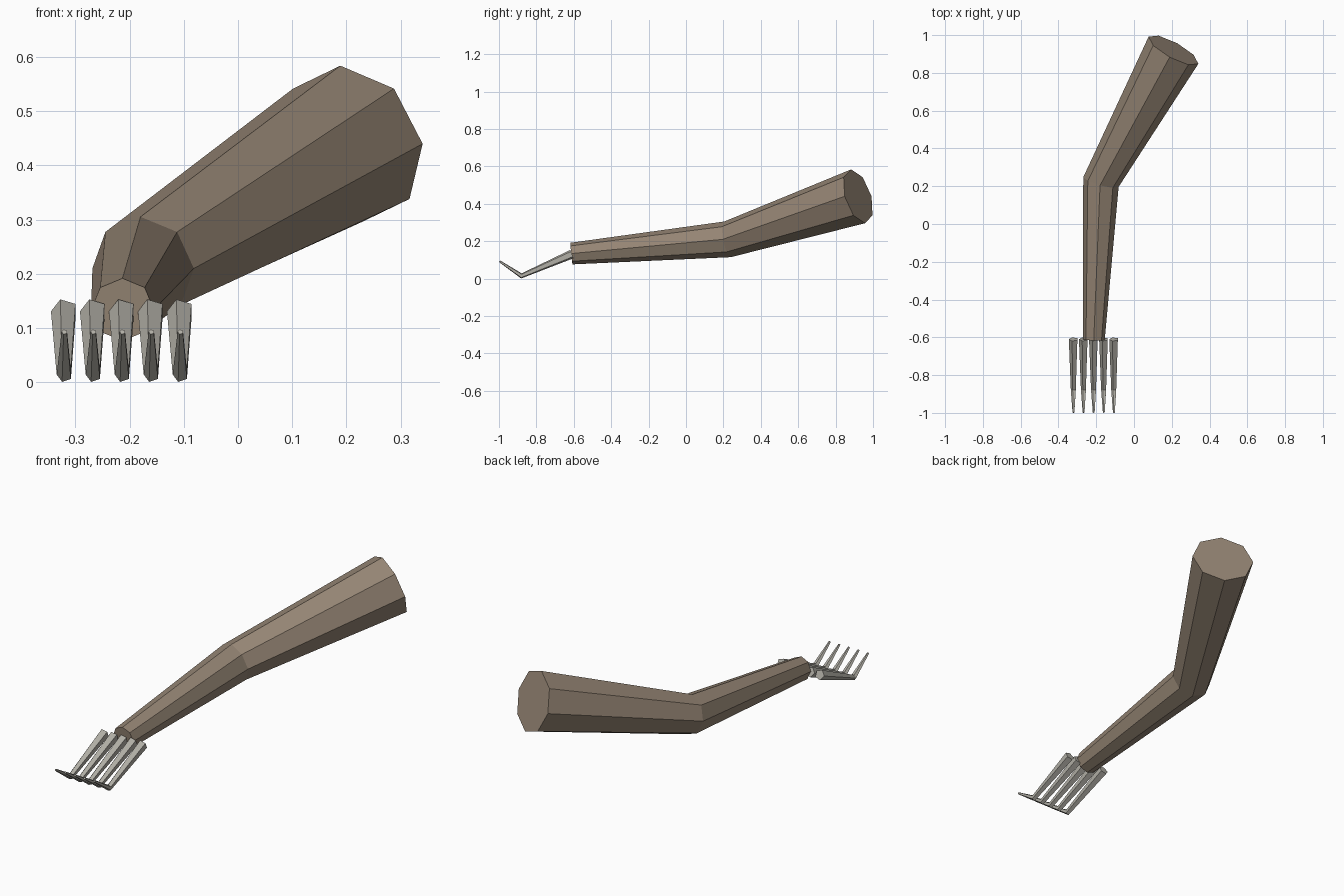
import bpy, bmesh, math
from mathutils import Vector

if "Cube" in bpy.data.objects:
    bpy.data.objects.remove(bpy.data.objects["Cube"])


def material(name, rgb):
    m = bpy.data.materials.new(name)
    m.diffuse_color = (*rgb, 1)
    m.use_nodes = True
    m.node_tree.nodes["Principled BSDF"].inputs["Base Color"].default_value = m.diffuse_color
    return m


def loft(name, rings, sides, phase, mat):
    """Skin flat-shaded polygon rings given as (centre, normal, radius)."""
    bm = bmesh.new()
    loops = []
    for centre, normal, radius in rings:
        n = Vector(normal).normalized()
        up = (Vector((0, 0, 1)) - n * n.z).normalized()
        right = n.cross(up)
        loop = []
        for i in range(sides):
            a = phase + math.tau * i / sides
            loop.append(bm.verts.new(Vector(centre) + radius * (right * math.cos(a) + up * math.sin(a))))
        loops.append(loop)
    for a, b in zip(loops, loops[1:]):
        for i in range(sides):
            j = (i + 1) % sides
            bm.faces.new((a[i], a[j], b[j], b[i]))
    bm.faces.new(loops[0][::-1])
    bm.faces.new(loops[-1])
    bmesh.ops.recalc_face_normals(bm, faces=bm.faces)
    mesh = bpy.data.meshes.new(name)
    bm.to_mesh(mesh)
    bm.free()
    mesh.materials.append(mat)
    obj = bpy.data.objects.new(name, mesh)
    bpy.context.collection.objects.link(obj)
    return obj


brown = material("dull brown", (0.30, 0.235, 0.175))
grey = material("warm grey", (0.44, 0.425, 0.38))

# Bent octagonal arm, thin at the front and thick at the back
loft("arm", [
    ((-0.213, -0.612, 0.134), (0.04, 0.99, 0.09), 0.058),
    ((-0.175, 0.222, 0.210), (0.26, 0.95, 0.19), 0.097),
    ((0.209, 0.920, 0.440), (0.46, 0.84, 0.28), 0.150),
], 8, math.pi / 2, brown)

# Five bent, tapering claws in a row
for k in range(5):
    x = -0.32 + 0.0535 * k
    loft(f"claw_{k + 1}", [
        ((x, -0.61, 0.131), (0, 0.92, 0.39), 0.025),
        ((x, -0.88, 0.0145), (0, 1, -0.1), 0.0145),
        ((x, -0.997, 0.093), (0, 0.83, -0.56), 0.0055),
    ], 5, math.pi, grey)
